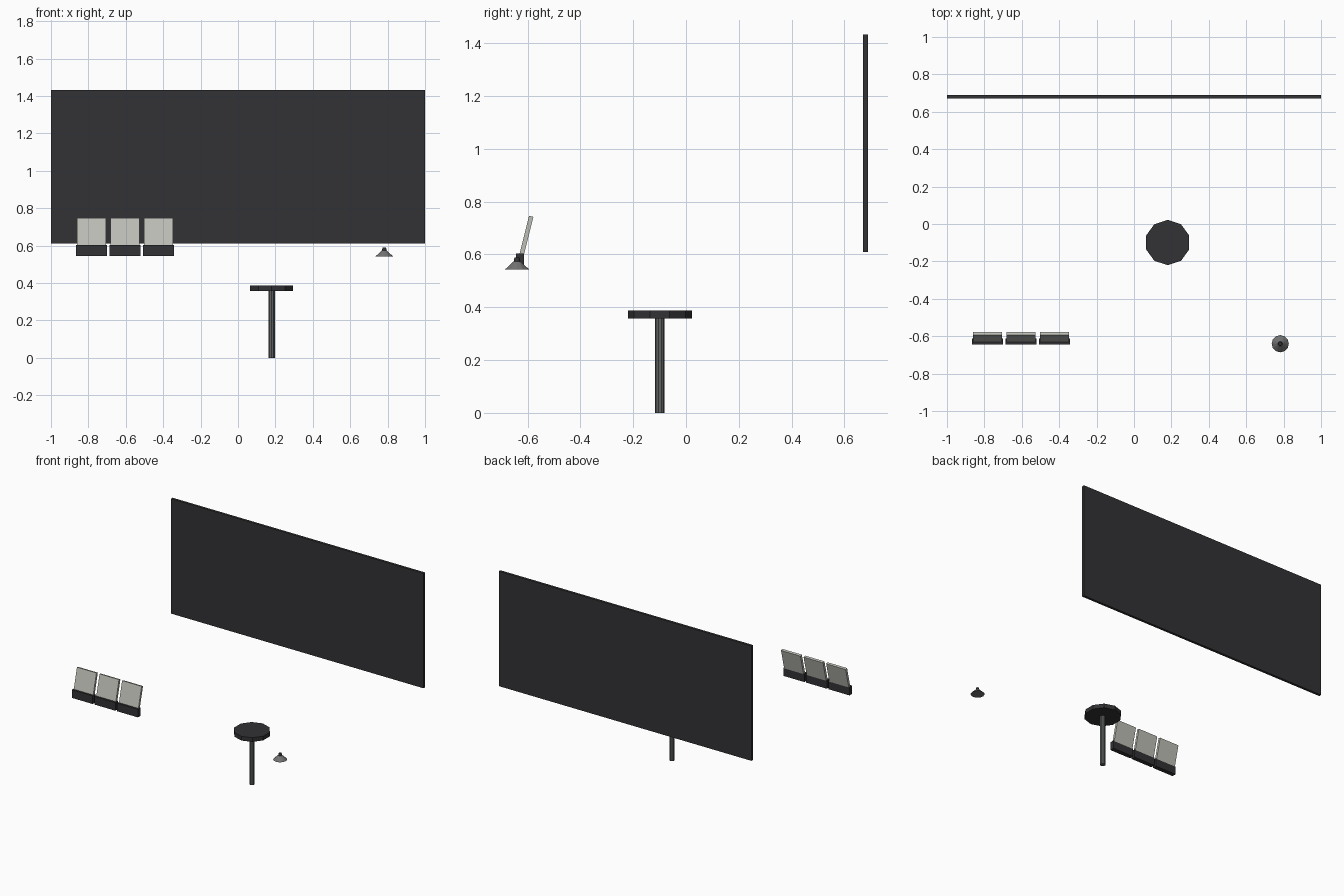
import bpy, bmesh, math
from mathutils import Matrix

if "Cube" in bpy.data.objects:
    bpy.data.objects.remove(bpy.data.objects["Cube"])


def material(name, r, g, b):
    m = bpy.data.materials.new(name)
    m.diffuse_color = (r, g, b, 1)
    m.use_nodes = True
    m.node_tree.nodes["Principled BSDF"].inputs["Base Color"].default_value = m.diffuse_color
    return m


DARK = material("dark", 0.032, 0.032, 0.035)
METAL = material("metal", 0.12, 0.125, 0.125)
GREY = material("mid_grey", 0.17, 0.17, 0.17)
PALE = material("pale", 0.52, 0.52, 0.48)


def finish(bm, name, mat):
    mesh = bpy.data.meshes.new(name)
    bm.to_mesh(mesh)
    bm.free()
    mesh.materials.append(mat)
    obj = bpy.data.objects.new(name, mesh)
    bpy.context.collection.objects.link(obj)
    return obj


def box(name, size, loc, mat, tilt=0):
    bm = bmesh.new()
    bmesh.ops.create_cube(bm, size=1, matrix=Matrix.Diagonal((*size, 1)))
    obj = finish(bm, name, mat)
    obj.location = loc
    obj.rotation_euler.x = tilt
    return obj


def cone(name, r1, r2, z0, z1, x, y, sides, mat):
    bm = bmesh.new()
    bmesh.ops.create_cone(bm, cap_ends=True, segments=sides, radius1=r1,
                          radius2=r2, depth=z1 - z0)
    obj = finish(bm, name, mat)
    obj.location = (x, y, (z0 + z1) / 2)
    return obj


# Large wall panel at the back
box("wall_screen", (2, 0.018, 0.823), (0, 0.68, 1.0215), DARK)

# Pedestal table
cone("table_top", 0.121, 0.121, 0.357, 0.387, 0.18, -0.099, 10, DARK)
cone("table_stem", 0.018, 0.018, 0, 0.358, 0.18, -0.099, 10, METAL)

# Row of three tilted panels in dark holders
for i in range(3):
    x = -0.783 + 0.179 * i
    box(f"panel_holder_{i + 1}", (0.166, 0.031, 0.058),
        (x, -0.629, 0.574), DARK)
    box(f"tilted_panel_{i + 1}", (0.154, 0.017, 0.18),
        (x, -0.608, 0.6575), PALE, -math.radians(14))

# Small cone with a knob
cone("cone_shade", 0.046, 0.013, 0.543, 0.574, 0.782, -0.64, 12, GREY)
cone("cone_knob", 0.012, 0.010, 0.572, 0.589, 0.782, -0.64, 12, DARK)
